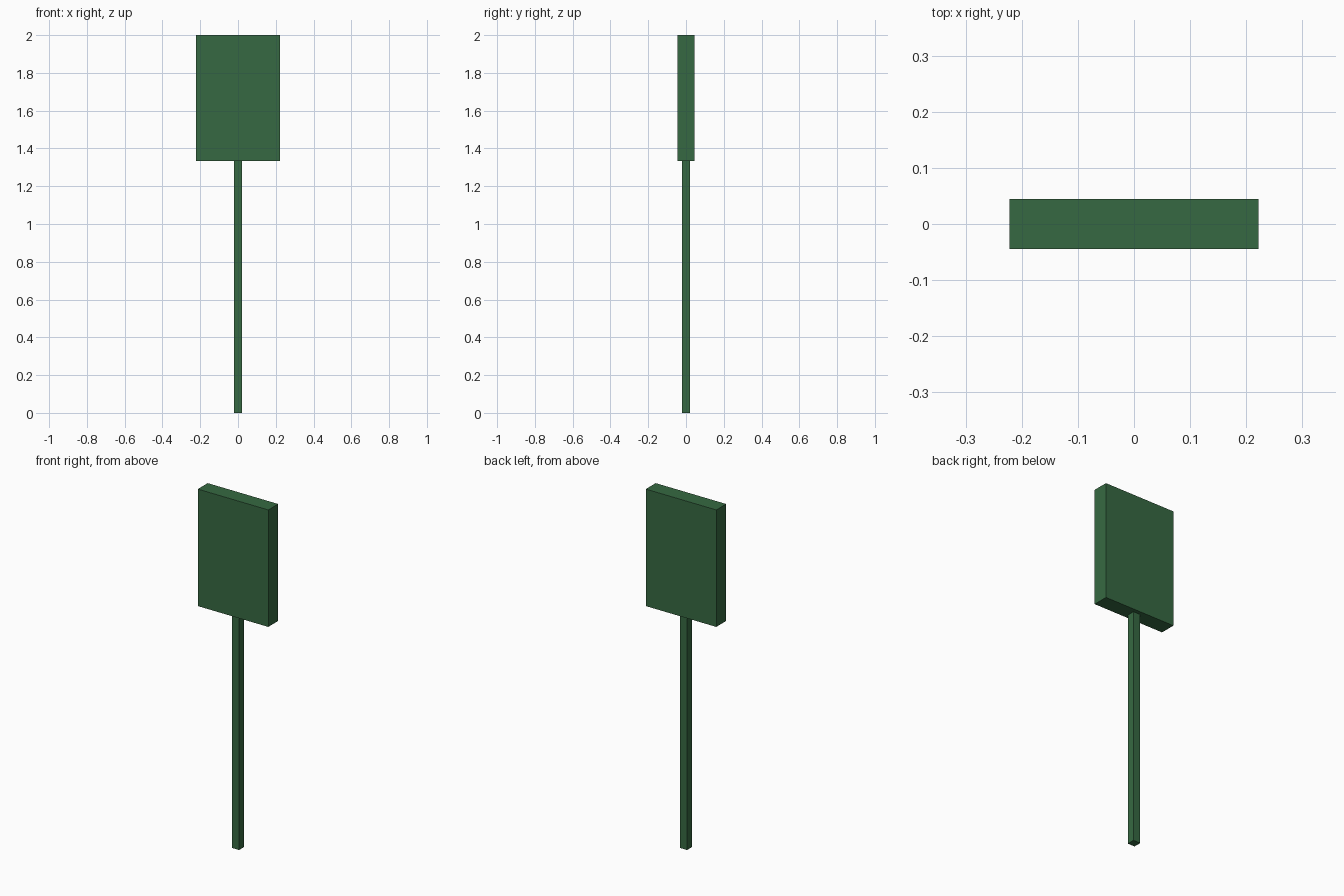
import bpy

if "Cube" in bpy.data.objects:
    bpy.data.objects.remove(bpy.data.objects["Cube"])

green = bpy.data.materials.new("green_paint")
green.diffuse_color = (0.037, 0.141, 0.054, 1)
green.use_nodes = True
green.node_tree.nodes["Principled BSDF"].inputs["Base Color"].default_value = green.diffuse_color


def box(name, width, depth, bottom, top):
    """Add a centred box spanning bottom..top in z."""
    bpy.ops.mesh.primitive_cube_add(size=1, location=(0, 0, (bottom + top) / 2))
    obj = bpy.context.object
    obj.name = name
    obj.scale = (width, depth, top - bottom)
    bpy.ops.object.transform_apply(location=False, rotation=False, scale=True)
    obj.data.materials.append(green)
    return obj


JOINT = 4 / 3  # height where the post meets the panel

# Square post
box("post", 0.0444, 0.0444, 0, JOINT)

# Sign panel
box("sign_panel", 0.4444, 0.0889, JOINT, 2)
